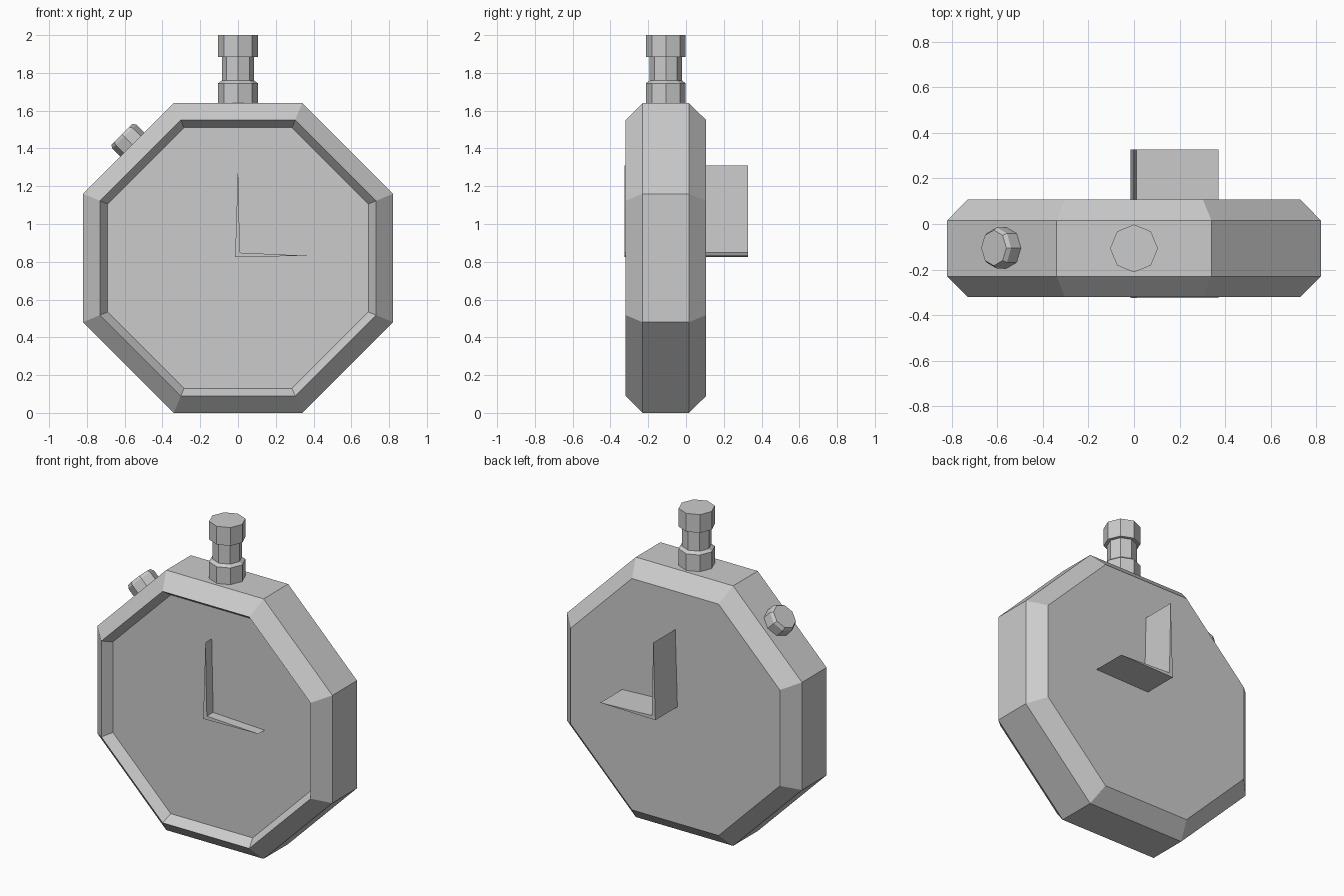
import bpy, bmesh, math
from mathutils import Matrix, Vector

if "Cube" in bpy.data.objects:
    bpy.data.objects.remove(bpy.data.objects["Cube"])


def make_object(name, bm):
    bmesh.ops.recalc_face_normals(bm, faces=bm.faces)
    mesh = bpy.data.meshes.new(name)
    bm.to_mesh(mesh)
    bm.free()
    obj = bpy.data.objects.new(name, mesh)
    bpy.context.collection.objects.link(obj)
    return obj


def lathe(name, profile, base, axis, sides=8, turn=0.0):
    """Capped low-poly turning; profile = (radius, height along axis)."""
    bm = bmesh.new()
    rot = Vector(axis).to_track_quat('Z', 'Y').to_matrix().to_4x4()
    place = Matrix.Translation(base) @ rot
    rings = []
    for r, h in profile:
        angles = [turn + 2 * math.pi * i / sides for i in range(sides)]
        rings.append([bm.verts.new(place @ Vector((r * math.cos(a), r * math.sin(a), h)))
                      for a in angles])
    for lo, hi in zip(rings, rings[1:]):
        for i in range(sides):
            j = (i + 1) % sides
            bm.faces.new((lo[i], lo[j], hi[j], hi[i]))
    bm.faces.new(rings[0])
    bm.faces.new(rings[-1])
    return make_object(name, bm)


# Octagonal case: bevelled rim, flat back, recessed dial (apothem, y)
k = 1 / math.cos(math.pi / 8)
case = [(0.69, -0.262), (0.73, -0.32), (0.82, -0.23), (0.82, 0.015), (0.73, 0.107)]
lathe("case", [(a * k, y) for a, y in case], (0, 0, 0.82), (0, 1, 0), turn=math.pi / 8)

# Winding crown on top
lathe("crown", [(0.105, 1.63), (0.105, 1.745), (0.085, 1.76), (0.085, 1.885),
                (0.105, 1.885), (0.105, 2.0)], (0, -0.107, 0), (0, 0, 1))

# Small push button on the upper left facet
lathe("side_button", [(0.09, -0.01), (0.09, 0.06), (0.078, 0.078)],
      (-0.56, -0.105, 1.42), (-1, 0, 1))

# Clock hands: one L-shaped blade running through the case
bm = bmesh.new()
outline = [(-0.015, 0.825), (0.37, 0.832), (0.01, 0.848), (0.0, 1.31)]
face = bm.faces.new([bm.verts.new((x, -0.325, z)) for x, z in outline])
ext = bmesh.ops.extrude_face_region(bm, geom=[face], use_keep_orig=True)
bmesh.ops.translate(bm, vec=(0, 0.652, 0),
                    verts=[g for g in ext["geom"] if isinstance(g, bmesh.types.BMVert)])
make_object("hands", bm)
